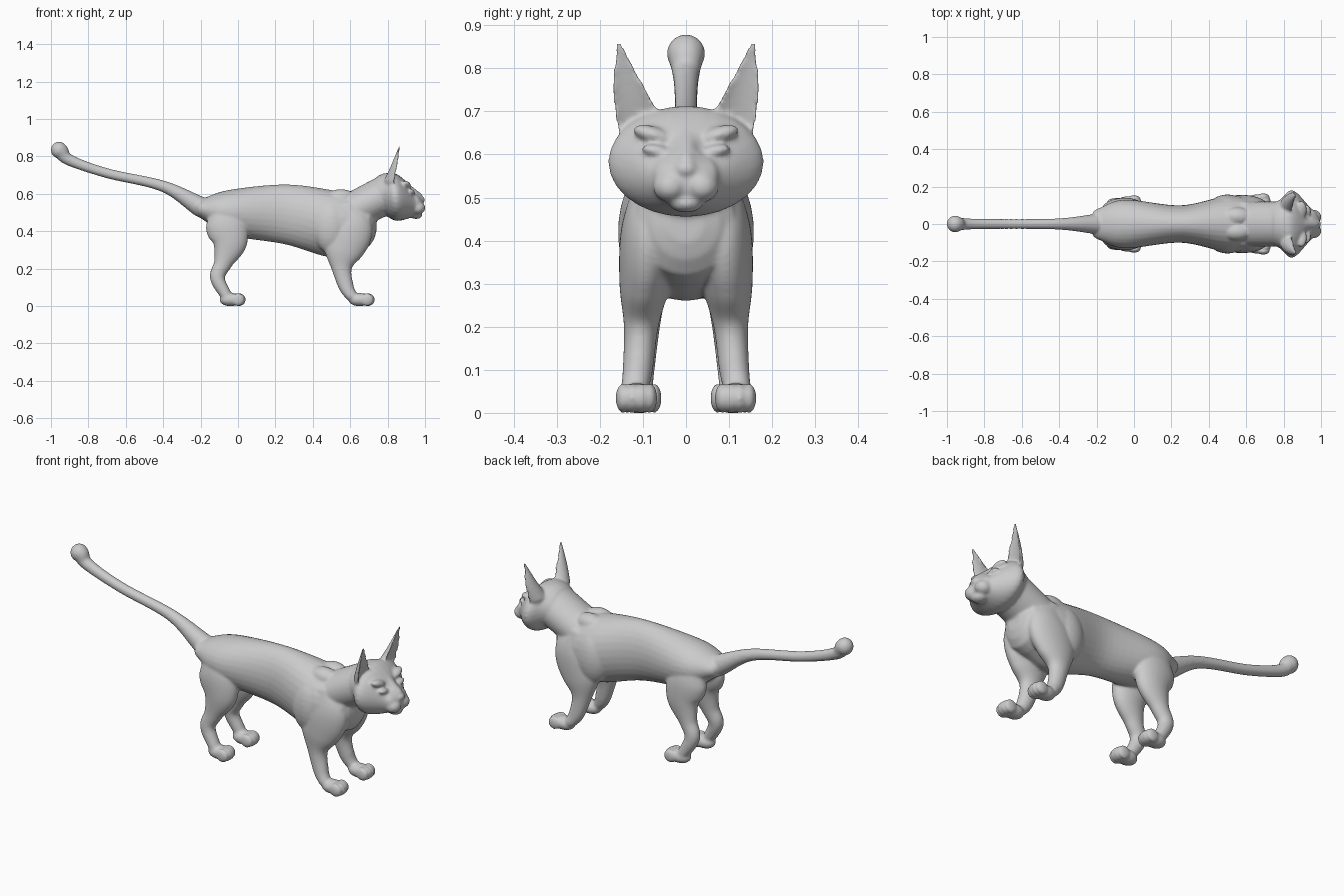
import bpy
import bmesh
from math import cos, sin, pi, exp, sqrt
from mathutils import Vector, Matrix

if "Cube" in bpy.data.objects:
    bpy.data.objects.remove(bpy.data.objects["Cube"])

bm = bmesh.new()
SIDES = 28
STEPS = 8


def spline(stations):
    """Smooth path of stations passing through the given ones."""
    points = [Vector(station) for station in stations]
    before = 2 * points[0] - points[1]
    after = 2 * points[-1] - points[-2]
    padded = [before, *points, after]
    path = []
    for a, b, c, d in zip(padded, padded[1:], padded[2:], padded[3:]):
        for i in range(STEPS):
            t = i / STEPS
            path.append(b + (c - a) * t / 2
                        + (2 * a - 5 * b + 4 * c - d) * t ** 2 / 2
                        + (3 * b - a - 3 * c + d) * t ** 3 / 2)
    return path + [points[-1]]


def add_ring(center, normal, depth, width, side, scoop):
    """One elliptical ring; a scoop turns its front half inward."""
    ring = []
    for k in range(SIDES):
        angle = 2 * pi * k / SIDES
        reach = cos(angle)
        if scoop and reach < 0:
            reach *= -scoop
        co = center + normal * reach * depth
        co.y = side * (co.y + sin(angle) * width)
        ring.append(bm.verts.new(co))
    return ring


def loft(stations, y=(0, 0), side=1, scoop=0, upright=False):
    """Skin with domed ends; a station is x, z, radius in profile, half width."""
    path = spline(stations)
    last = len(path) - 1
    rings = []
    for i, (x, z, depth, width) in enumerate(path):
        step = path[min(i + 1, last)] - path[max(i - 1, 0)]
        along = Vector((step[0], 0, step[1])).normalized()
        if upright:
            along = Vector((1, 0, 0))
        normal = Vector((-along.z, 0, along.x))
        center = Vector((x, y[0] + (y[1] - y[0]) * i / last, z))
        offsets = [0]
        if i == 0:
            offsets = [-0.95, -0.8, -0.5, 0]
        elif i == last:
            offsets = [0, 0.5, 0.8, 0.95]
        for f in offsets:
            shrink = sqrt(1 - f * f)
            rings.append(add_ring(center + along * f * depth * 0.6, normal,
                                  depth * shrink, width * shrink, side, scoop))
    for ring, following in zip(rings, rings[1:]):
        for k in range(SIDES):
            bm.faces.new((ring[k - 1], ring[k], following[k], following[k - 1]))
    bm.faces.new(rings[0])
    bm.faces.new(rings[-1])
    return [vert for ring in rings for vert in ring]


def blob(center, radii, side=1, roll=0):
    """Ellipsoid rolled about the long axis of the body."""
    x, y, z = center
    matrix = (Matrix.Translation((x, y * side, z))
              @ Matrix.Rotation(roll * side, 4, 'X')
              @ Matrix.Diagonal((*radii, 1)))
    bmesh.ops.create_uvsphere(bm, u_segments=24, v_segments=14, radius=1, matrix=matrix)


def leg(stations, y, side):
    """Leg whose width follows its depth in profile."""
    loft([(x, z, depth, depth / 3 + 0.022) for x, z, depth in stations], y=y, side=side)


def paw(x, y, side):
    """Flat pad with four toes in front."""
    blob((x, y, 0.034), (0.06, 0.043, 0.036), side)
    for k in (-1.5, -0.5, 0.5, 1.5):
        blob((x + 0.05 - abs(k) / 150, y + k * 0.021, 0.034),
             (0.036, 0.017, 0.035), side)


# Torso and neck
loft([(-0.2, 0.52, 0.05, 0.08), (-0.05, 0.5, 0.12, 0.13), (0.25, 0.49, 0.16, 0.1),
      (0.5, 0.44, 0.18, 0.15), (0.66, 0.44, 0.14, 0.13)], upright=True)
loft([(0.6, 0.5, 0.1, 0.12), (0.8, 0.6, 0.105, 0.12)])

# Tail, thick at the root and swelling at the tip
tail_path = [(-0.2, 0.53), (-0.4, 0.64), (-0.7, 0.71), (-0.9, 0.78), (-0.95, 0.83)]
tail = []
for i, (x, z) in enumerate(tail_path):
    t = i / (len(tail_path) - 1)
    radius = 0.025 + 0.03 * (1 - t) ** 6 + 0.018 * t ** 4
    tail.append((x, z, radius, radius))
loft(tail)
blob((-0.957, 0, 0.834), (0.044, 0.045, 0.045))

# Head with dented eye sockets
head = loft([(0.78, 0.6, 0.11, 0.13), (0.85, 0.58, 0.125, 0.18), (0.95, 0.55, 0.07, 0.08)],
            upright=True)
for vert in head:
    if vert.co.x > 0.88:
        distance = Vector((abs(vert.co.y) - 0.05, vert.co.z - 0.61)).length
        vert.co.x -= 0.025 * exp(-(distance * 30) ** 2)

# Nose and chin
loft([(0.87, 0.65, 0.03, 0.035), (0.97, 0.58, 0.022, 0.022)])
blob((0.982, 0, 0.567), (0.018, 0.026, 0.018))
blob((0.952, 0, 0.487), (0.034, 0.04, 0.022))

for side in (1, -1):
    # Whisker pad, eyelid and brow
    blob((0.96, 0.037, 0.525), (0.042, 0.04, 0.036), side)
    blob((0.924, 0.068, 0.608), (0.022, 0.036, 0.015), side, roll=0.2)
    blob((0.895, 0.075, 0.645), (0.03, 0.05, 0.02), side, roll=0.3)
    # Ear with a scooped front
    loft([(0.84, 0.66, 0.06, 0.06), (0.855, 0.74, 0.04, 0.042), (0.87, 0.86, 0.008, 0.008)],
         y=(0.1, 0.157), side=side, scoop=0.35)
    # Shoulder blade and shoulder
    blob((0.55, 0.04, 0.575), (0.08, 0.05, 0.05), side)
    blob((0.5, 0.09, 0.42), (0.1, 0.068, 0.14), side)
    # Foreleg and hind leg
    leg([(0.58, 0.52, 0.07), (0.595, 0.42, 0.125), (0.565, 0.3, 0.11), (0.555, 0.2, 0.055),
         (0.58, 0.1, 0.04), (0.61, 0.05, 0.03)], (0.08, 0.12), side)
    leg([(-0.09, 0.53, 0.06), (-0.065, 0.44, 0.11), (-0.045, 0.34, 0.095),
         (-0.08, 0.23, 0.05), (-0.11, 0.15, 0.04), (-0.06, 0.05, 0.03)], (0.07, 0.11), side)
    paw(0.65, 0.115, side)
    paw(-0.04, 0.105, side)

# Flat soles
for vert in bm.verts:
    vert.co.z = max(vert.co.z, 0)

bmesh.ops.recalc_face_normals(bm, faces=bm.faces)
mesh = bpy.data.meshes.new("cat_body")
bm.to_mesh(mesh)
bm.free()
cat = bpy.data.objects.new("cat_body", mesh)
bpy.context.collection.objects.link(cat)

# Blend all parts into one soft skin
skin = cat.modifiers.new("Skin", 'REMESH')
skin.mode = 'VOXEL'
skin.voxel_size = 0.006
skin.use_smooth_shade = True
soften = cat.modifiers.new("Soften", 'SMOOTH')
soften.factor = 0.5
soften.iterations = 12

# Grey fur
grey = bpy.data.materials.new("grey")
grey.use_nodes = True
colour = (0.6, 0.6, 0.6, 1)
grey.diffuse_color = colour
grey.node_tree.nodes["Principled BSDF"].inputs["Base Color"].default_value = colour
mesh.materials.append(grey)
